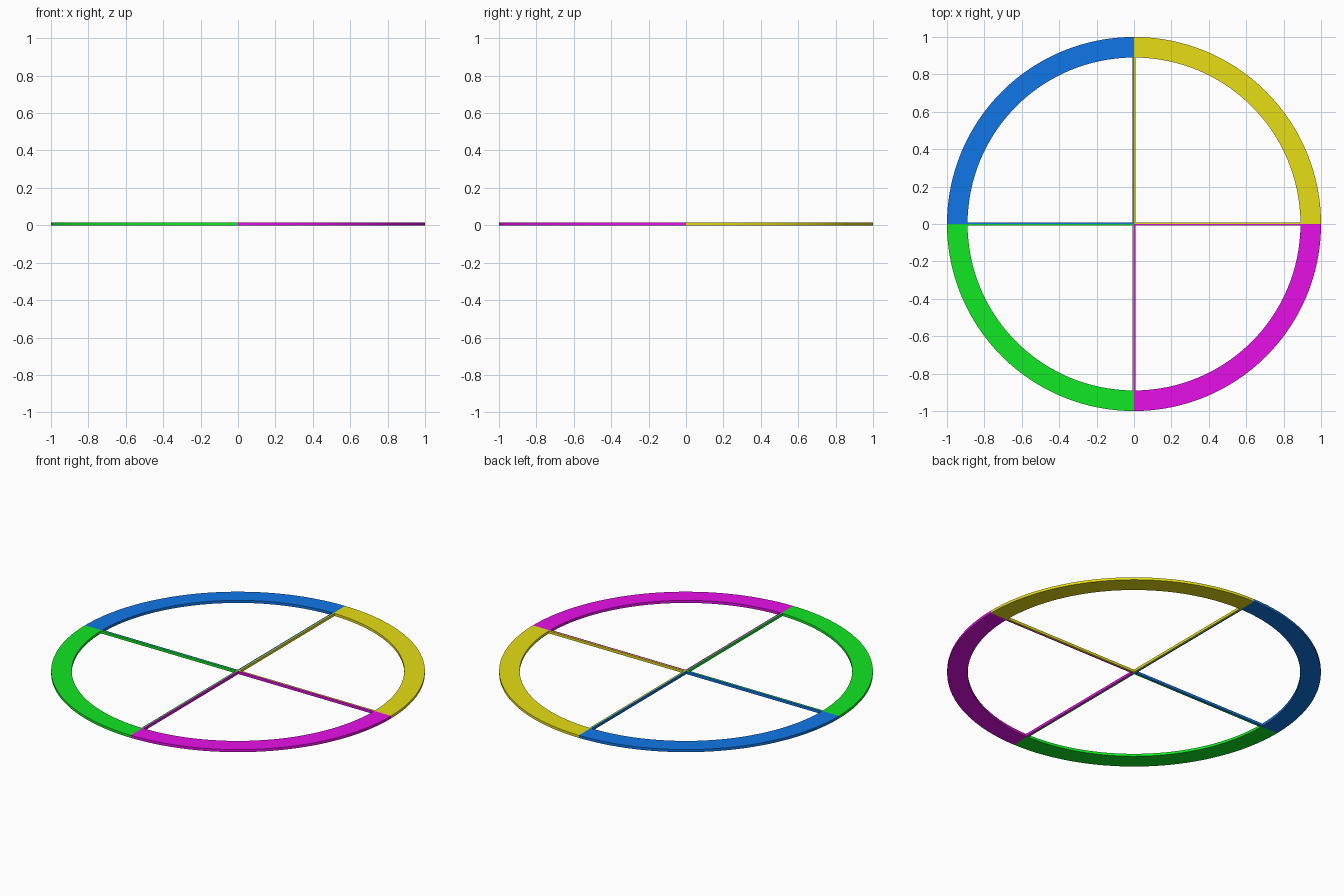
import bpy, bmesh, math
from mathutils import Matrix

if "Cube" in bpy.data.objects:
    bpy.data.objects.remove(bpy.data.objects["Cube"])

R_OUT, R_IN, H, W, SEG = 1.0, 0.89, 0.015, 0.008, 32

def material(name, col):
    m = bpy.data.materials.new(name)
    m.diffuse_color = (*col, 1)
    m.use_nodes = True
    m.node_tree.nodes["Principled BSDF"].inputs["Base Color"].default_value = m.diffuse_color
    return m

def finish(name, bm, mat, angle):
    bmesh.ops.rotate(bm, verts=bm.verts, cent=(0, 0, 0),
                     matrix=Matrix.Rotation(angle, 3, 'Z'))
    bmesh.ops.recalc_face_normals(bm, faces=bm.faces)
    me = bpy.data.meshes.new(name)
    bm.to_mesh(me)
    bm.free()
    me.materials.append(mat)
    ob = bpy.data.objects.new(name, me)
    bpy.context.collection.objects.link(ob)
    bpy.ops.object.select_all(action='DESELECT')
    ob.select_set(True)
    bpy.context.view_layer.objects.active = ob
    return ob

# quarter of the flat rim
def rim(name, mat, angle):
    bm = bmesh.new()
    rows = []
    for i in range(SEG + 1):
        a = math.pi / 2 * i / SEG
        rows.append([bm.verts.new((r * math.cos(a), r * math.sin(a), z))
                     for r, z in ((R_IN, 0), (R_OUT, 0), (R_OUT, H), (R_IN, H))])
    for p, q in zip(rows, rows[1:]):
        for k in range(4):
            n = (k + 1) % 4
            bm.faces.new((p[k], p[n], q[n], q[k]))
    bm.faces.new(rows[0])
    bm.faces.new(rows[-1])
    finish(name, bm, mat, angle)
    bpy.ops.object.shade_smooth_by_angle(angle=math.radians(30))

# thin straight bar along the quadrant edge
def bar(name, mat, angle, x0, x1, y0, y1):
    bm = bmesh.new()
    bmesh.ops.create_cube(bm, size=1)
    for v in bm.verts:
        v.co = (x1 if v.co.x > 0 else x0, y1 if v.co.y > 0 else y0, H if v.co.z > 0 else 0)
    finish(name, bm, mat, angle)

# four coloured quadrants, counter-clockwise from +x +y
colours = [("yellow", (0.80, 0.73, 0.007)), ("blue", (0.005, 0.19, 0.82)),
           ("green", (0.006, 0.82, 0.018)), ("magenta", (0.80, 0.005, 0.80))]
for i, (cname, col) in enumerate(colours):
    mat, a = material(cname, col), i * math.pi / 2
    rim(cname + "_rim_quarter", mat, a)
    bar(cname + "_spoke_a", mat, a, 0, R_IN + 0.001, 0, W)
    bar(cname + "_spoke_b", mat, a, 0, W, W, R_IN + 0.001)
